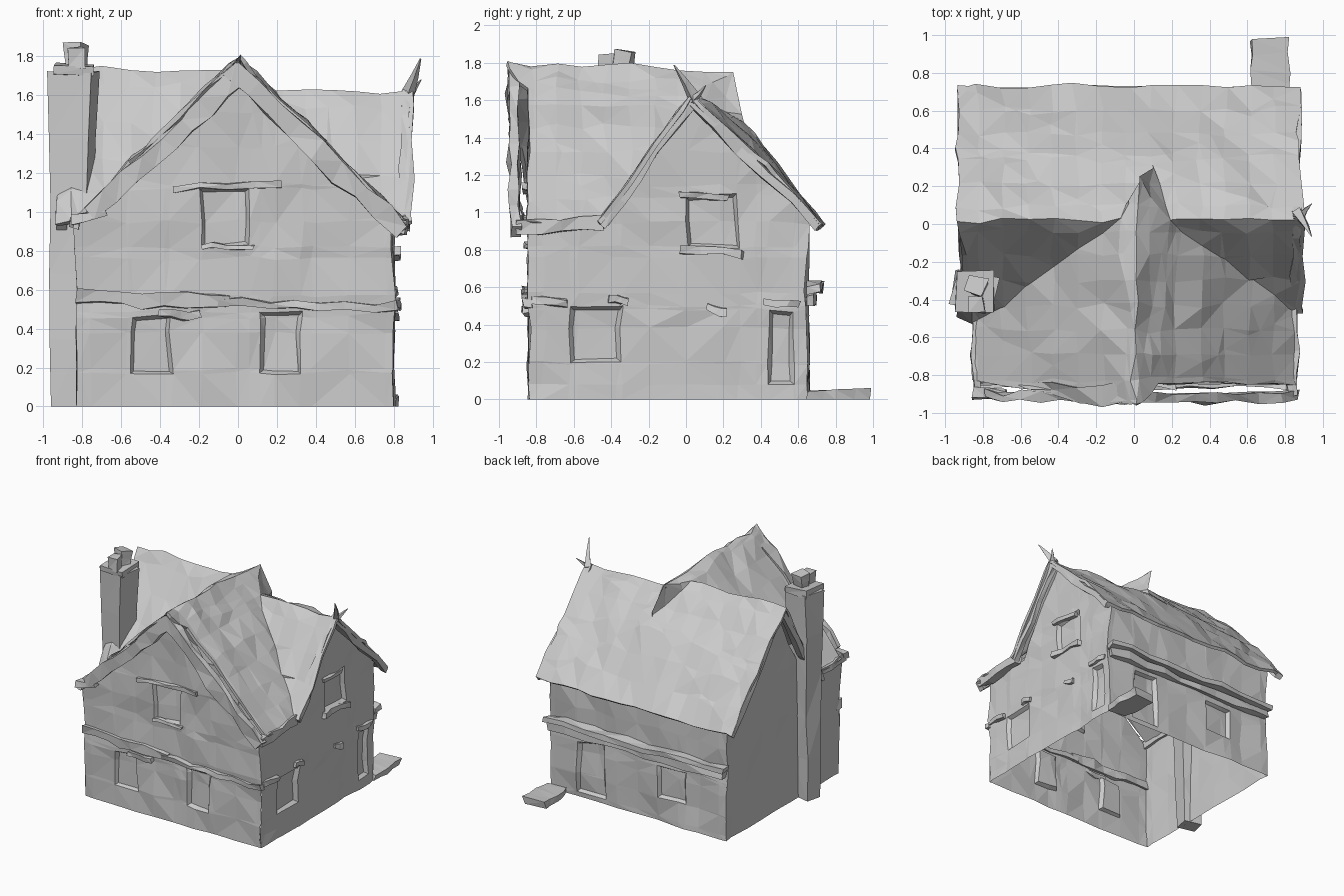
import bpy, bmesh
from mathutils import Vector, Matrix, noise

if "Cube" in bpy.data.objects:
    bpy.data.objects.remove(bpy.data.objects["Cube"])


def finish(bm, name, amp, freq=5.0):
    # hand-hewn wobble: same noise field everywhere so neighbouring parts stay joined
    for v in bm.verts:
        n = noise.noise_vector(v.co * freq + Vector((3.1, 7.7, 1.3))) * amp
        n.z *= min(1.0, max(0.0, v.co.z * 4))
        v.co += n
        v.co.z = max(v.co.z, 0)
    bmesh.ops.triangulate(bm, faces=bm.faces)
    me = bpy.data.meshes.new(name)
    bm.to_mesh(me)
    bm.free()
    ob = bpy.data.objects.new(name, me)
    bpy.context.collection.objects.link(ob)
    return ob


def cut(bm, co, no):
    geom = bm.verts[:] + bm.edges[:] + bm.faces[:]
    bmesh.ops.bisect_plane(bm, geom=geom, dist=0.003, plane_co=co, plane_no=no)


def grid_cut(bm, axes, step):
    for a in axes:
        no = Vector([float(i == a) for i in range(3)])
        t = -0.95
        while t < 1.9:
            cut(bm, no * t, no)
            t += step


def wall(name, outline, place, outward, windows=()):
    # flat wall outline (u, z) with recessed window openings (u0, u1, z0, z1)
    bm = bmesh.new()
    f = bm.faces.new([bm.verts.new(place(u, z)) for u, z in outline])
    f.normal_update()
    if f.normal.dot(outward) < 0:
        f.normal_flip()
    origin = Vector(place(0, 0))
    udir = Vector(place(1, 0)) - origin
    up = Vector((0, 0, 1))
    for u0, u1, z0, z1 in windows:
        for u in (u0, u1):
            cut(bm, place(u, 0), udir)
        for z in (z0, z1):
            cut(bm, place(0, z), up)
    for u0, u1, z0, z1 in windows:
        bm.normal_update()
        inside = []
        for f in bm.faces:
            c = f.calc_center_median()
            if u0 < (c - origin).dot(udir) < u1 and z0 < c.z < z1:
                inside.append(f)
        bmesh.ops.inset_region(bm, faces=inside, thickness=0.025, depth=-0.03)
    grid_cut(bm, [0 if abs(udir.x) > 0.5 else 1, 2], 0.19)
    return finish(bm, name, 0.025)


def beam(name, p, q, w, h, taper=1.0, amp=0.03, cuts=3):
    # box from p to q, w wide sideways, h tall; taper scales the far end
    p, q = Vector(p), Vector(q)
    d = q - p
    bm = bmesh.new()
    bmesh.ops.create_cube(bm, size=1)
    for v in bm.verts:
        s = taper if v.co.z > 0 else 1.0
        v.co = Vector((v.co.x * w * s, v.co.y * h * s, (v.co.z + 0.5) * d.length))
    long_edges = [e for e in bm.edges if abs(e.verts[0].co.z - e.verts[1].co.z) > d.length / 2]
    if cuts:
        bmesh.ops.subdivide_edges(bm, edges=long_edges, cuts=cuts)
    rot = d.to_track_quat('Z', 'Y').to_matrix().to_4x4()
    bmesh.ops.transform(bm, matrix=Matrix.Translation(p) @ rot, verts=bm.verts)
    return finish(bm, name, amp, 9.0)


# walls (open underneath)
wall("front_wall", [(-.83, 0), (.8, 0), (.8, .93), (0, 1.69), (-.83, .93)],
     lambda u, z: (u, -.84, z), Vector((0, -1, 0)),
     [(-.2, .07, .82, 1.12), (.12, .32, .17, .49), (-.55, -.35, .17, .46)])
wall("back_wall", [(-.83, 0), (.8, 0), (.8, .99), (-.83, .99)],
     lambda u, z: (u, .65, z), Vector((0, 1, 0)),
     [(-.45, -.2, .2, .46), (.3, .55, .04, .48)])
wall("right_wall", [(-.84, 0), (.65, 0), (.65, .99), (.45, 1.2), (.03, 1.59), (-.42, .94), (-.84, .94)],
     lambda u, z: (.8, u, z), Vector((1, 0, 0)),
     [(-.62, -.35, .2, .5), (0, .28, .82, 1.08), (.45, .58, .08, .48)])
wall("left_wall", [(-.84, 0), (.65, 0), (.65, .99), (.45, 1.25), (.03, 1.67), (-.42, .95), (-.84, .95)],
     lambda u, z: (-.83, u, z), Vector((-1, 0, 0)))

# roof: cross ridge plus front gable wing meeting in valleys
P = dict(RR=(.89, .03, 1.63), RL=(-.93, .02, 1.74), VR=(.18, .02, 1.62), VL=(-.08, .02, 1.73),
         K=(.02, .25, 1.77), F=(0, -.98, 1.8), ER=(.86, -.46, .96), EL=(-.85, -.53, .96),
         MR=(.9, -.46, .95), ML=(-.93, -.49, .95), FR=(.86, -.84, .95), FL=(-.84, -.83, .96),
         GR=(.13, -.85, 1.67), GL=(-.12, -.85, 1.68),
         BR=(.88, .42, 1.26), BL=(-.93, .42, 1.33), D=(.1, .31, 1.48),
         CR=(.88, .73, .93), CL=(-.93, .73, .93))
bm = bmesh.new()
V = {k: bm.verts.new(c) for k, c in P.items()}
for face in ("ER MR RR VR", "ML EL VL RL", "F GR FR ER VR K", "F K VL EL FL GL", "VR D K",
             "D VL K", "VR RR BR D", "RL VL D BL", "D BR CR CL BL"):
    bm.faces.new([V[k] for k in face.split()])
bmesh.ops.triangulate(bm, faces=bm.faces)
grid_cut(bm, [0, 1], 0.13)
bmesh.ops.remove_doubles(bm, verts=bm.verts, dist=0.02)
roof = finish(bm, "roof", 0.035, 6.0)
solid = roof.modifiers.new("thickness", 'SOLIDIFY')
solid.thickness = 0.025
solid.offset = -1

# front bargeboards with flat feet, side bargeboards and eave boards
beam("front_bargeboard_left", (.03, -.93, 1.72), (-.76, -.905, .99), .05, .10, taper=.8, cuts=7)
beam("front_bargeboard_right", (-.03, -.93, 1.74), (.85, -.91, .89), .05, .10, cuts=7)
beam("bargeboard_foot_left", (-.68, -.905, 1.0), (-.86, -.9, .955), .05, .04, cuts=1)
for side, x, top in (("right", .86, 1.61), ("left", -.9, 1.70)):
    beam("gable_board_front_" + side, (x, .04, top), (x, -.45, .93), .05, .05, cuts=4)
    beam("gable_board_back_" + side, (x, .01, top), (x, .71, .92), .05, .05, cuts=4)
beam("eave_board_right", (.84, -.44, .94), (.84, -.91, .92), .06, .07)
beam("eave_board_left", (-.83, -.47, .95), (-.83, -.9, .95), .04, .05)

# ledges between floors
beam("front_ledge_left", (-.83, -.845, .56), (-.05, -.845, .54), .05, .07, cuts=6)
beam("front_ledge_right", (-.1, -.845, .53), (.82, -.845, .51), .05, .04, cuts=6)
beam("back_ledge", (-.85, .685, .60), (.82, .685, .60), .09, .04, cuts=8)
beam("back_ledge_support", (-.83, .665, .54), (.81, .665, .54), .05, .06, cuts=8)

# window and door hoods and sills
beam("gable_window_hood", (-.33, -.85, 1.12), (.22, -.85, 1.14), .04, .03)
beam("gable_window_sill", (-.2, -.845, .82), (.08, -.845, .81), .03, .02)
beam("front_window_hood", (-.4, -.85, .47), (-.2, -.85, .48), .04, .04)
for y0, y1, z in ((-.82, -.64, .53), (-.42, -.31, .54), (.11, .21, .49), (.42, .6, .53),
                  (-.04, .22, 1.1), (-.03, .3, .8)):
    beam("side_hood", (.805, y0, z), (.805, y1, z - .02), .04, .04, cuts=2)

# chimney stack, cap and pots
beam("chimney_stack", (-.872, -.35, 0), (-.85, -.355, 1.72), .125, .15, taper=1.5, amp=.015, cuts=4)
beam("chimney_cap", (-.85, -.355, 1.70), (-.85, -.355, 1.76), .20, .22, amp=.02, cuts=0)
beam("chimney_pot", (-.835, -.34, 1.74), (-.83, -.325, 1.865), .09, .08, taper=1.2, amp=.02, cuts=1)
beam("chimney_small_pot", (-.83, -.43, 1.74), (-.83, -.43, 1.84), .08, .08, amp=.02, cuts=0)

# ridge finial splinters
beam("finial_tall", (.87, .05, 1.6), (.945, -.07, 1.79), .05, .06, taper=.1, amp=.01, cuts=1)
beam("finial_short", (.88, .03, 1.6), (.94, .11, 1.68), .04, .03, taper=.1, amp=.01, cuts=1)

# stone doorstep at the back
beam("doorstep", (.73, .65, .02), (.71, .98, .03), .17, .05, taper=1.2, amp=.04, cuts=3)
